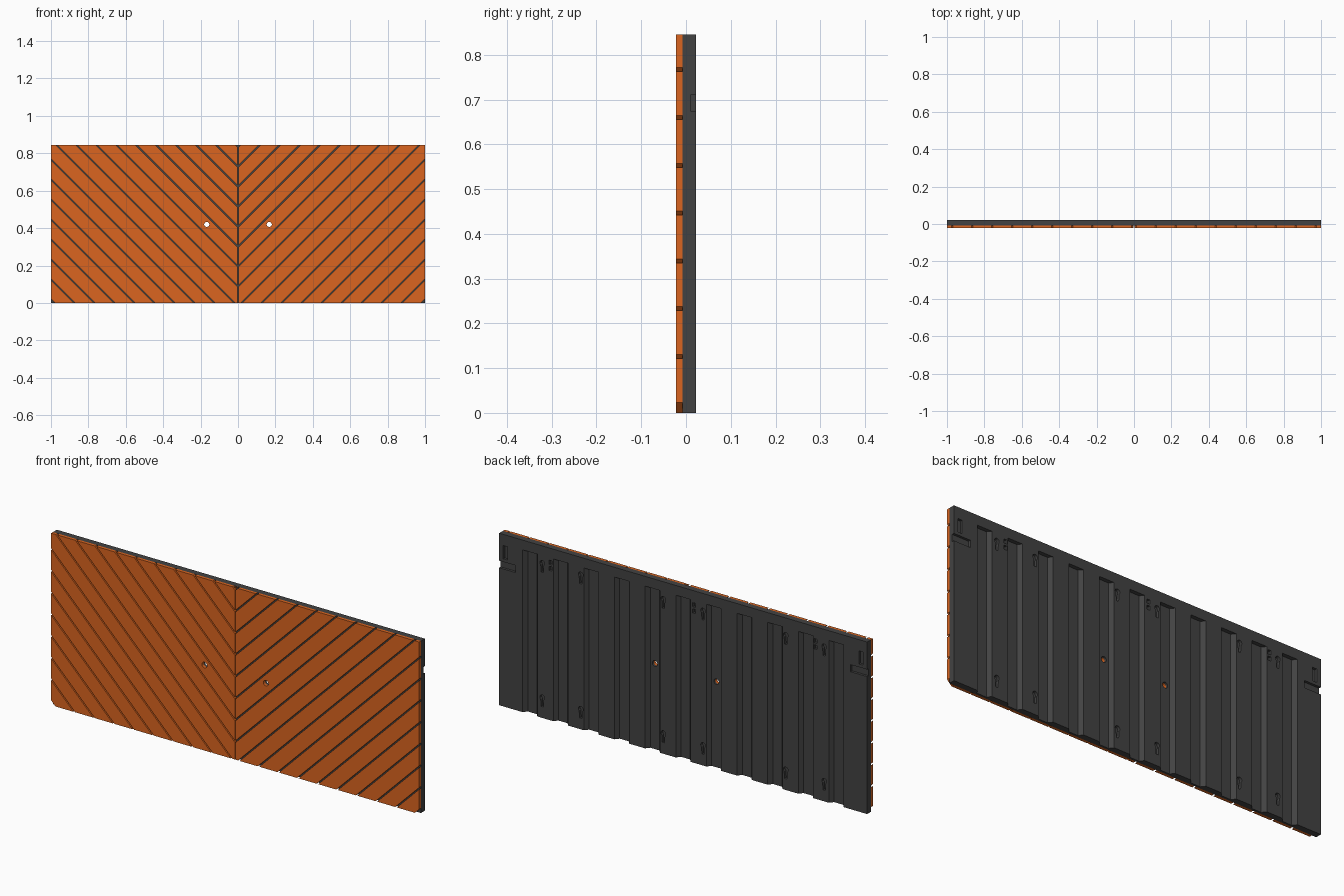
import bpy, bmesh, math

if "Cube" in bpy.data.objects:
    bpy.data.objects.remove(bpy.data.objects["Cube"])

H, YF, YM, YB = 0.845, -0.022, -0.008, 0.022


def material(name, rgb):
    m = bpy.data.materials.new(name)
    m.diffuse_color = (*rgb, 1)
    m.use_nodes = True
    m.node_tree.nodes["Principled BSDF"].inputs["Base Color"].default_value = m.diffuse_color
    return m


ORANGE = material("orange_paint", (0.71, 0.13, 0.014))
DARK = material("dark_metal", (0.055, 0.055, 0.055))


def finish(bm, name, mat=None):
    bmesh.ops.recalc_face_normals(bm, faces=bm.faces)
    me = bpy.data.meshes.new(name)
    bm.to_mesh(me)
    bm.free()
    ob = bpy.data.objects.new(name, me)
    bpy.context.collection.objects.link(ob)
    if mat:
        me.materials.append(mat)
    return ob


def prism(bm, pts, vec):
    """Extrude a flat polygon along a vector."""
    f = bm.faces.new([bm.verts.new(p) for p in pts])
    g = bmesh.ops.extrude_face_region(bm, geom=[f])
    vs = [v for v in g["geom"] if isinstance(v, bmesh.types.BMVert)]
    bmesh.ops.translate(bm, verts=vs, vec=vec)


def box(bm, x0, x1, y0, y1, z0, z1):
    prism(bm, [(x0, y0, z0), (x1, y0, z0), (x1, y1, z0), (x0, y1, z0)], (0, 0, z1 - z0))


def clip(poly, c, sign):
    """Keep the side of the 45 degree line z - x = c chosen by sign."""
    out = []
    for a, b in zip(poly, poly[1:] + poly[:1]):
        da, db = sign * (a[1] - a[0] - c), sign * (b[1] - b[0] - c)
        if da >= 0:
            out.append(a)
        if da * db < 0:
            t = da / (da - db)
            out.append((a[0] + t * (b[0] - a[0]), a[1] + t * (b[1] - a[1])))
    return out


def disc(x, z, r, n=12):
    return [(x + r * math.cos(2 * math.pi * i / n), z + r * math.sin(2 * math.pi * i / n))
            for i in range(n)]


def cut(ob, cutter):
    mod = ob.modifiers.new("cut", 'BOOLEAN')
    mod.operation, mod.solver, mod.object = 'DIFFERENCE', 'EXACT', cutter
    bpy.context.view_layer.objects.active = ob
    bpy.ops.object.modifier_apply(modifier=mod.name)
    bpy.data.objects.remove(cutter)


# Diagonal front planks, mirrored about the centre
bm = bmesh.new()
half = [(0.002, 0), (1, 0), (1, H), (0.002, H)]
step, gap = 0.1068, 0.009
lines = [0.126 - 1 + step * k for k in range(-1, 18)]
for lo, hi in zip(lines, lines[1:]):
    poly = clip(clip(half, lo + gap / 2, 1), hi - gap / 2, -1)
    if len(poly) > 2:
        for s in (1, -1):
            prism(bm, [(s * x, YF, z) for x, z in poly], (0, YM - YF, 0))
planks = finish(bm, "front_planks", ORANGE)

# Ribbed backing sheet with trapezoid channels open at the bottom
bm = bmesh.new()
prof = [(1, YM), (-1, YM), (-1, YB)]
for k in range(-5, 6):
    c = k * 0.1665
    prof += [(c - 0.04, YB), (c - 0.025, 0.003), (c + 0.025, 0.003), (c + 0.04, YB)]
prof.append((1, YB))
prism(bm, [(x, y, 0) for x, y in prof], (0, 0, 0.797))
backing = finish(bm, "ribbed_backing", DARK)

# Solid top rail
bm = bmesh.new()
box(bm, -1, 1, YM, YB, 0.797, H)
finish(bm, "top_rail", DARK)


# Bolt holes through the planks and backing
def bolt_cutter():
    b = bmesh.new()
    for s in (1, -1):
        prism(b, [(x, -0.05, z) for x, z in disc(s * 0.167, 0.42, 0.014)], (0, 0.1, 0))
    return finish(b, "bolt_cutter")


cut(planks, bolt_cutter())
cut(backing, bolt_cutter())

# Keyhole slots, small slots and corner latch recesses in the back
bm = bmesh.new()
for s in (1, -1):
    for x in (0.766, 0.557, 0.108):
        for z in (0.055, 0.715):
            r, n = 0.013, 0.006
            key = [(s * x + r * math.cos(a), z + 0.045 + r * math.sin(a))
                   for a in [math.radians(-50 + 28 * i) for i in range(11)]]
            key += [(s * x - n, z), (s * x + n, z)]
            prism(bm, [(px, 0.008, pz) for px, pz in key], (0, 0.05, 0))
    xs = sorted((s * 0.955, s * 0.978))
    box(bm, *xs, 0.01, 0.05, 0.725, 0.79)
    xs = sorted((s * 0.91, s * 1.05))
    box(bm, *xs, 0.01, 0.05, 0.675, 0.71)
for x in (0.72, -0.06, -0.72):
    for z in (0.735, 0.765):
        box(bm, x - 0.008, x + 0.008, 0.01, 0.05, z, z + 0.02)
cut(backing, finish(bm, "slot_cutter"))
